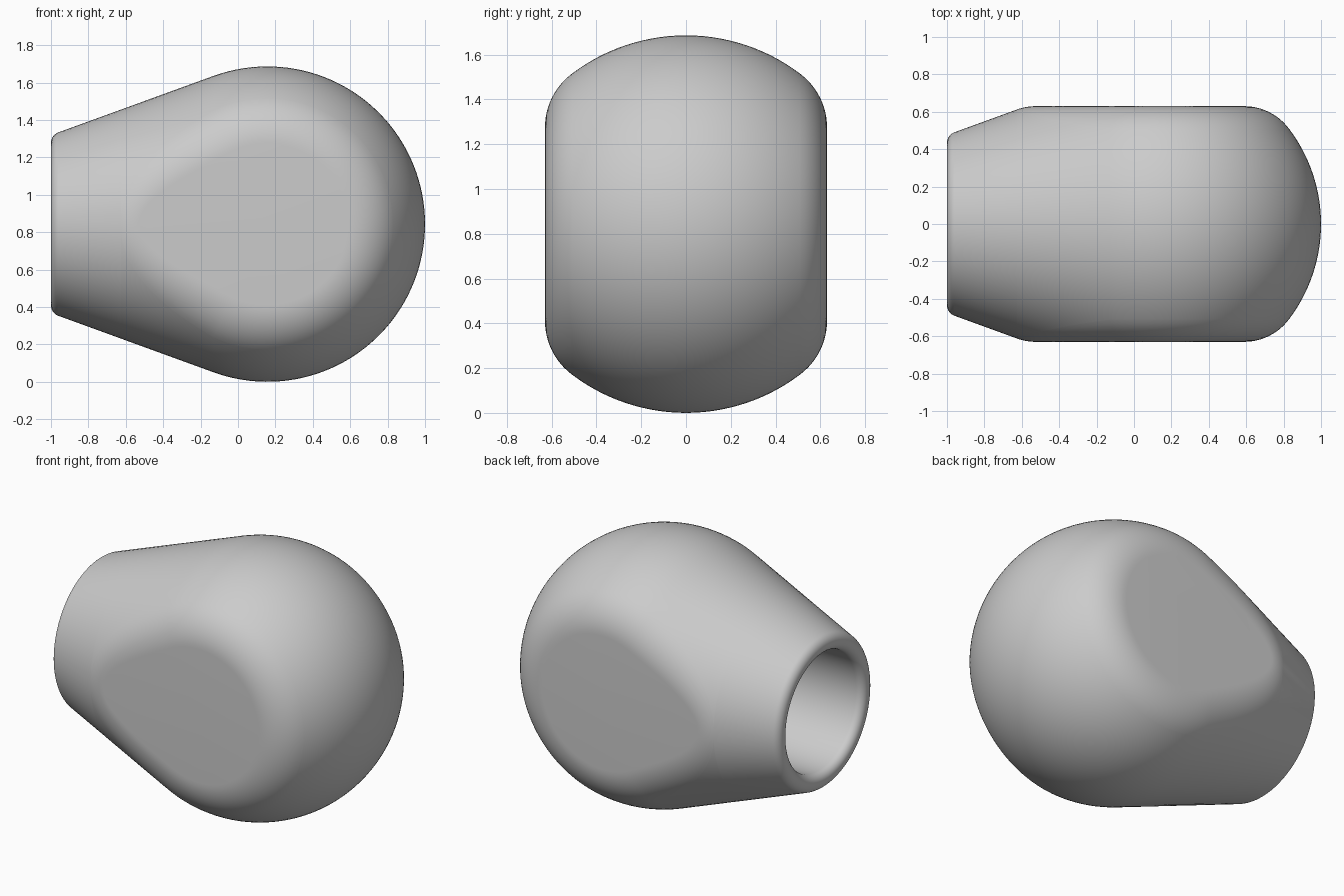
import bpy, bmesh
from math import sin, cos, tan, acos, sqrt, pi, radians
from mathutils import Vector

cube = bpy.data.objects.get("Cube")
if cube:
    bpy.data.objects.remove(cube)

# Main dimensions: ball, tapered neck, side flats, blends, bore
BALL, FLAT, BLEND = 0.843, 0.63, 0.3
CX, CZ = 1 - BALL, BALL
TAPER = radians(20)
BORE, RIM_IN, RIM_OUT, BORE_END = 0.38, 0.05, 0.06, 0.1
SEG = 40

# Core body, smaller than the knob by the blend radius
core, half = BALL - BLEND, FLAT - BLEND
x_join, r_join = CX - core * sin(TAPER), core * cos(TAPER)
x_tip = x_join - (r_join - half) / tan(TAPER)


def core_slice(y):
    """Points and normals of the core at one y, from the neck over the ball and back."""
    top = []
    for i in range(16):
        x = x_tip + (x_join - x_tip) * (i / 16) ** 2
        r = half + (x - x_tip) * tan(TAPER)
        z = sqrt(max(r * r - y * y, 0))
        n = Vector((-sin(TAPER), cos(TAPER) * y / r, cos(TAPER) * z / r))
        top.append((Vector((x, y, z)), n))
    r = sqrt(core * core - y * y)
    start = acos((x_join - CX) / r)
    for i in range(SEG + 1):
        a = start * (1 - i / SEG)
        p = Vector((CX + r * cos(a), y, r * sin(a)))
        top.append((p, (p - Vector((CX, 0, 0))).normalized()))
    flip = Vector((1, 1, -1))
    return top + [(p * flip, n * flip) for p, n in reversed(top[:-1])]


bm = bmesh.new()


def add_row(points):
    return [bm.verts.new(p) for p in points]


def bridge(rows):
    for a, b in zip(rows, rows[1:]):
        for i in range(len(a) - 1):
            bm.faces.new((a[i], a[i + 1], b[i + 1], b[i]))


# Ball and neck skin
angles = [-pi / 2 + pi * i / SEG for i in range(SEG + 1)]
rows = [add_row(p + n * BLEND for p, n in core_slice(half * sin(t))) for t in angles]
bridge(rows)

# Rounded blends into the two side flats
for side in (-1, 1):
    edge = core_slice(side * half)
    out = Vector((0, side, 0))
    blend = [add_row(p + n.slerp(out, k / 12) * BLEND for p, n in edge) for k in range(13)]
    bridge(blend)
    bm.faces.new(blend[-1][:-1])

# Neck end: taper, rounded rim and blind bore, turned about x
x_neck = x_tip - BLEND * sin(TAPER)
r_neck = half + BLEND * cos(TAPER)
x_rim = -1 + RIM_OUT * (1 - sin(TAPER))
r_rim = r_neck - (x_neck - x_rim) * tan(TAPER)
r_c = r_rim - RIM_OUT * cos(TAPER)
profile = [(x_neck, r_neck)]
for i in range(9):
    a = TAPER + (pi / 2 - TAPER) * i / 8
    profile.append((-1 + RIM_OUT * (1 - sin(a)), r_c + RIM_OUT * cos(a)))
for i in range(9):
    a = pi / 2 * i / 8
    profile.append((-1 + RIM_IN * (1 - cos(a)), BORE + RIM_IN * (1 - sin(a))))
profile += [(BORE_END, BORE), (BORE_END, 0)]
ring = [-pi / 2 + pi * i / SEG for i in range(2 * SEG + 1)]
bridge([add_row((x, r * sin(t), r * cos(t)) for t in ring) for x, r in profile])

bmesh.ops.remove_doubles(bm, verts=bm.verts, dist=0.0002)
bmesh.ops.recalc_face_normals(bm, faces=bm.faces)
bmesh.ops.translate(bm, verts=bm.verts, vec=(0, 0, CZ))

mesh = bpy.data.meshes.new("knob_body")
bm.to_mesh(mesh)
bm.free()
knob = bpy.data.objects.new("knob_body", mesh)
bpy.context.collection.objects.link(knob)

# Plain grey finish
grey = bpy.data.materials.new("plain_grey")
grey.use_nodes = True
colour = (0.6, 0.6, 0.6, 1)
grey.diffuse_color = colour
grey.node_tree.nodes["Principled BSDF"].inputs["Base Color"].default_value = colour
mesh.materials.append(grey)

bpy.context.view_layer.objects.active = knob
knob.select_set(True)
bpy.ops.object.shade_smooth_by_angle(angle=radians(35))
